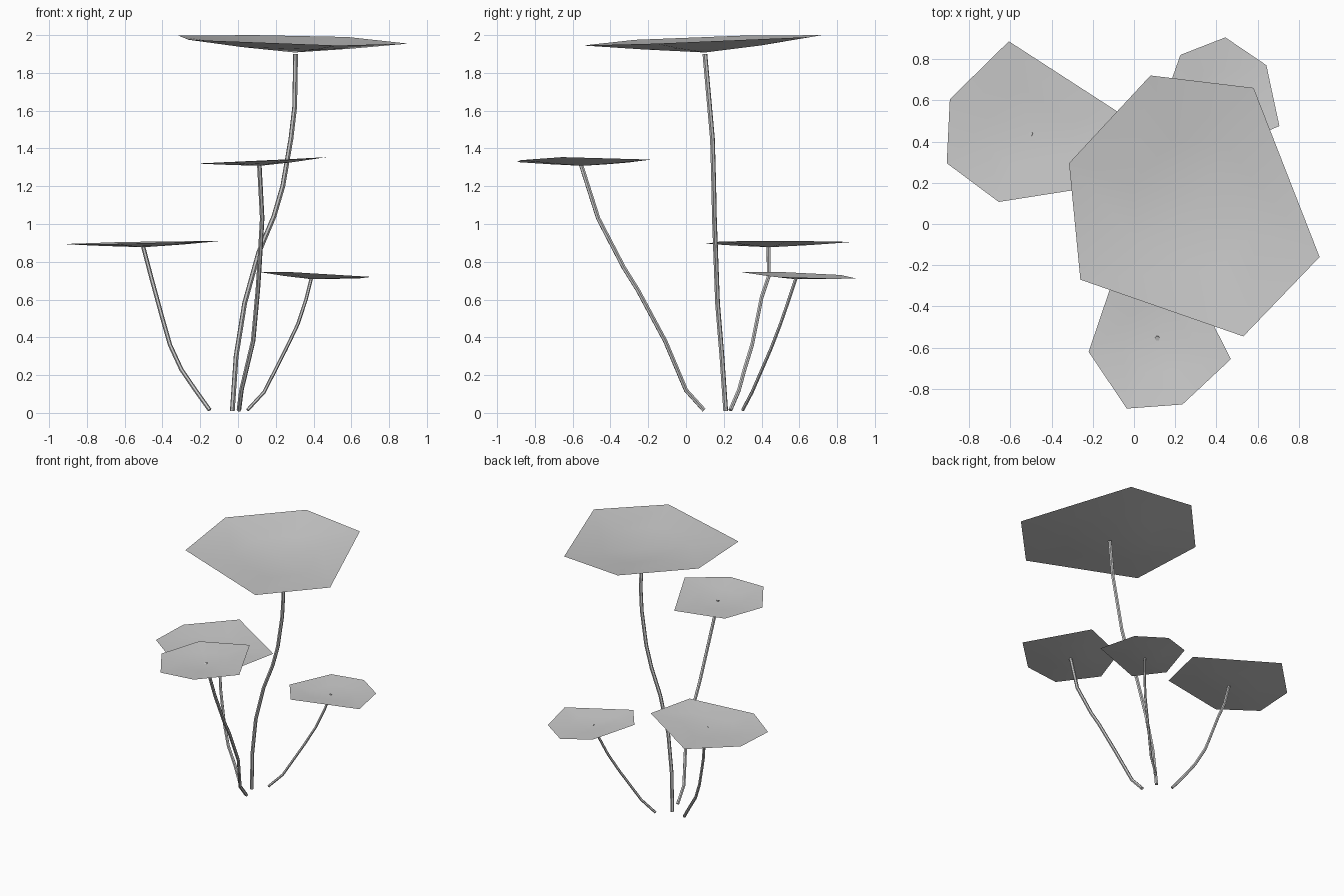
import bpy, bmesh
from mathutils import Vector


def leaf(name, centre, rim):
    """Thin shallow dish: centre point, a half-way ring and the outer rim."""
    bm = bmesh.new()
    c = Vector(centre)
    mid_v = bm.verts.new(c)
    outer = [bm.verts.new(p) for p in rim]
    ring = []
    for p in rim:
        d = Vector(p) - c
        ring.append(bm.verts.new(c + Vector((d.x * 0.5, d.y * 0.5, d.z * 0.43))))
    n = len(rim)
    for i in range(n):
        j = (i + 1) % n
        bm.faces.new((mid_v, ring[i], ring[j]))
        bm.faces.new((ring[i], outer[i], outer[j], ring[j]))
    bmesh.ops.recalc_face_normals(bm, faces=bm.faces)
    if sum(f.normal.z for f in bm.faces) < 0:
        bmesh.ops.reverse_faces(bm, faces=bm.faces)
    for f in bm.faces:
        f.smooth = True
    me = bpy.data.meshes.new(name)
    bm.to_mesh(me)
    bm.free()
    bpy.context.collection.objects.link(bpy.data.objects.new(name, me))


def stem(name, radius, path):
    """Bent tube through a few points, converted to a mesh."""
    cu = bpy.data.curves.new(name, 'CURVE')
    cu.dimensions = '3D'
    cu.bevel_depth = radius
    cu.bevel_resolution = 1
    cu.use_fill_caps = True
    sp = cu.splines.new('POLY')
    sp.points.add(len(path) - 1)
    for pt, p in zip(sp.points, path):
        pt.co = (*p, 1)
    ob = bpy.data.objects.new(name, cu)
    bpy.context.collection.objects.link(ob)
    bpy.ops.object.select_all(action='DESELECT')
    ob.select_set(True)
    bpy.context.view_layer.objects.active = ob
    bpy.ops.object.convert(target='MESH')
    bpy.ops.object.shade_smooth_by_angle()


# Leaves
leaf("top_leaf", (0.30, 0.10, 1.908),
     [(0.08, 0.72, 2.0), (0.58, 0.66, 1.99), (0.90, -0.16, 1.955),
      (0.53, -0.545, 1.945), (-0.26, -0.27, 1.975), (-0.315, 0.295, 1.997)])
leaf("front_leaf", (0.115, -0.55, 1.308),
     [(-0.035, -0.895, 1.328), (0.235, -0.875, 1.338), (0.47, -0.655, 1.354),
      (0.23, -0.185, 1.341), (-0.115, -0.31, 1.325), (-0.22, -0.62, 1.32)])
leaf("left_leaf", (-0.50, 0.445, 0.877),
     [(-0.607, 0.886, 0.905), (-0.893, 0.605, 0.895), (-0.908, 0.295, 0.892),
      (-0.656, 0.107, 0.895), (-0.16, 0.185, 0.908), (-0.08, 0.545, 0.911)])
leaf("right_leaf", (0.39, 0.58, 0.708),
     [(0.443, 0.905, 0.711), (0.642, 0.77, 0.712), (0.705, 0.475, 0.72),
      (0.253, 0.282, 0.747), (0.105, 0.48, 0.747), (0.225, 0.82, 0.73)])

# Stems
stem("top_stem", 0.013,
     [(-0.03, 0.21, 0.01), (-0.01, 0.19, 0.30), (0.035, 0.167, 0.58),
      (0.11, 0.157, 0.85), (0.19, 0.15, 1.04), (0.237, 0.147, 1.20),
      (0.28, 0.14, 1.45), (0.30, 0.125, 1.62), (0.305, 0.10, 1.90)])
stem("front_stem", 0.012,
     [(0.005, 0.095, 0.015), (0.018, 0.0, 0.12), (0.08, -0.11, 0.38),
      (0.105, -0.255, 0.65), (0.113, -0.33, 0.77), (0.128, -0.465, 1.03),
      (0.113, -0.555, 1.312)])
stem("left_stem", 0.011,
     [(-0.15, 0.235, 0.015), (-0.225, 0.28, 0.12), (-0.30, 0.31, 0.23),
      (-0.36, 0.35, 0.36), (-0.40, 0.378, 0.50), (-0.43, 0.40, 0.61),
      (-0.46, 0.437, 0.72), (-0.502, 0.437, 0.88)])
stem("right_stem", 0.009,
     [(0.05, 0.30, 0.015), (0.138, 0.35, 0.11), (0.255, 0.45, 0.34),
      (0.317, 0.50, 0.47), (0.36, 0.545, 0.60), (0.388, 0.582, 0.712)])
